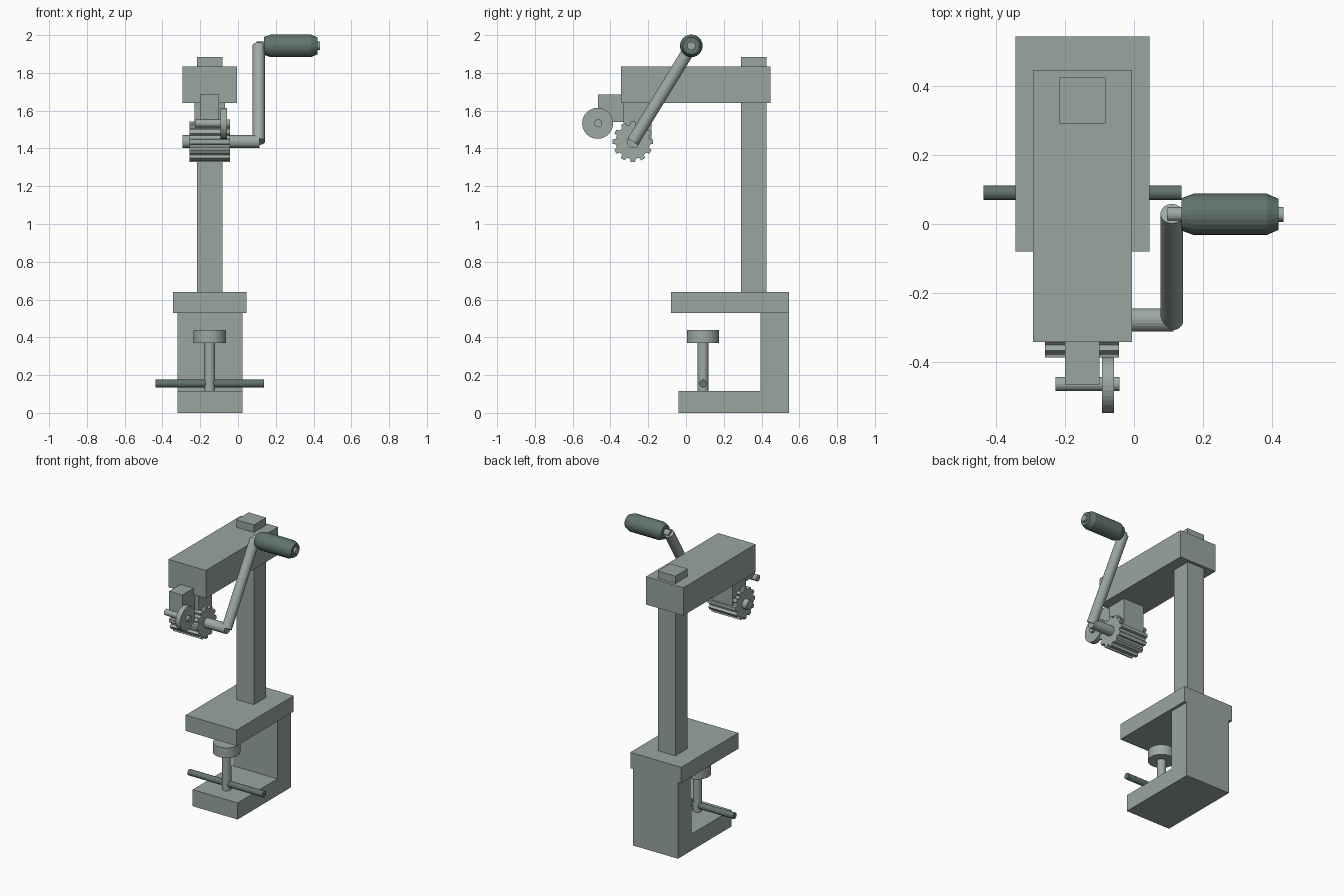
import bpy, bmesh, math
from mathutils import Vector

if "Cube" in bpy.data.objects:
    bpy.data.objects.remove(bpy.data.objects["Cube"])


def material(name, rgb):
    m = bpy.data.materials.new(name)
    m.diffuse_color = (*rgb, 1)
    m.use_nodes = True
    m.node_tree.nodes["Principled BSDF"].inputs["Base Color"].default_value = m.diffuse_color
    return m


BODY = material("grey green paint", (0.32, 0.38, 0.35))
METAL = material("bright steel", (0.34, 0.40, 0.37))
DARK = material("dark green grip", (0.12, 0.175, 0.15))


def finish(name, bm, mat):
    bmesh.ops.recalc_face_normals(bm, faces=bm.faces)
    me = bpy.data.meshes.new(name)
    bm.to_mesh(me)
    bm.free()
    me.materials.append(mat)
    ob = bpy.data.objects.new(name, me)
    bpy.context.collection.objects.link(ob)
    return ob


def box(name, x, y, z, mat=BODY):
    bm = bmesh.new()
    bmesh.ops.create_cube(bm, size=1)
    for v in bm.verts:
        v.co = [r[0] + (c + 0.5) * (r[1] - r[0]) for c, r in zip(v.co, (x, y, z))]
    return finish(name, bm, mat)


def lathe(name, start, axis, profile, mat, sides=24):
    """Capped turned part: profile holds (distance along axis, radius)."""
    bm = bmesh.new()
    start = Vector(start)
    rot = Vector(axis).to_track_quat('Z', 'Y')
    rings = []
    for d, r in profile:
        rings.append([bm.verts.new(start + rot @ Vector((
            r * math.cos(math.tau * i / sides), r * math.sin(math.tau * i / sides), d)))
            for i in range(sides)])
    for a, b in zip(rings, rings[1:]):
        for i in range(sides):
            j = (i + 1) % sides
            bm.faces.new((a[i], a[j], b[j], b[i]))
    bm.faces.new(rings[0])
    bm.faces.new(rings[-1])
    return finish(name, bm, mat)


def rod(name, p, q, r, mat=METAL, sides=24):
    d = Vector(q) - Vector(p)
    return lathe(name, p, d, [(0, r), (d.length, r)], mat, sides)


# Table clamp frame: base jaw, back and top plate
profile = [(-0.04, 0), (0.545, 0), (0.545, 0.53), (0.395, 0.53), (0.395, 0.115), (-0.04, 0.115)]
bm = bmesh.new()
face = bm.faces.new([bm.verts.new((-0.32, y, z)) for y, z in profile])
ext = bmesh.ops.extrude_face_region(bm, geom=[face])
bmesh.ops.translate(bm, vec=(0.345, 0, 0),
                    verts=[g for g in ext["geom"] if isinstance(g, bmesh.types.BMVert)])
finish("clamp_frame", bm, BODY)
box("clamp_plate", (-0.345, 0.045), (-0.08, 0.545), (0.53, 0.64))

# Clamp screw, pad and tommy bar
rod("clamp_screw", (-0.15, 0.09, 0.10), (-0.15, 0.09, 0.38), 0.029)
rod("clamp_pad", (-0.15, 0.09, 0.37), (-0.15, 0.09, 0.44), 0.086, METAL, 32)
rod("tommy_bar", (-0.437, 0.091, 0.155), (0.138, 0.091, 0.155), 0.021, DARK)

# Column, arm and the brackets under the arm
box("column", (-0.217, -0.083), (0.292, 0.426), (0.64, 1.885))
box("arm", (-0.293, -0.006), (-0.343, 0.447), (1.64, 1.833))
box("gear_bracket", (-0.23, -0.07), (-0.33, -0.182), (1.45, 1.64))
box("cutter_bracket", (-0.2, -0.1), (-0.467, -0.33), (1.54, 1.685))

# Cutter wheel and its pin
rod("cutter_wheel", (-0.093, -0.468, 1.533), (-0.058, -0.468, 1.533), 0.082, METAL, 32)
rod("cutter_pin", (-0.228, -0.465, 1.533), (-0.042, -0.465, 1.533), 0.021)

# Feed gear
TEETH = 12
bm = bmesh.new()
outline = []
for i in range(TEETH):
    for f, r in ((-0.32, 0.091), (-0.2, 0.108), (0.2, 0.108), (0.32, 0.091)):
        a = math.tau * (i + f) / TEETH
        outline.append(bm.verts.new((-0.258, -0.281 + r * math.cos(a), 1.436 + r * math.sin(a))))
ext = bmesh.ops.extrude_face_region(bm, geom=[bm.faces.new(outline)])
bmesh.ops.translate(bm, vec=(0.215, 0, 0),
                    verts=[g for g in ext["geom"] if isinstance(g, bmesh.types.BMVert)])
finish("feed_gear", bm, METAL)

# Crank shaft, crank arm and handle
rod("crank_shaft", (-0.293, -0.279, 1.436), (0.115, -0.279, 1.436), 0.034)
rod("crank_arm", (0.11, -0.281, 1.436), (0.11, 0.03, 1.944), 0.033)
rod("handle_pin", (0.097, 0.028, 1.943), (0.435, 0.028, 1.943), 0.022)
lathe("handle_grip", (0.138, 0.028, 1.943), (1, 0, 0),
      [(0, 0.047), (0.035, 0.06), (0.248, 0.06), (0.282, 0.045)], DARK)
